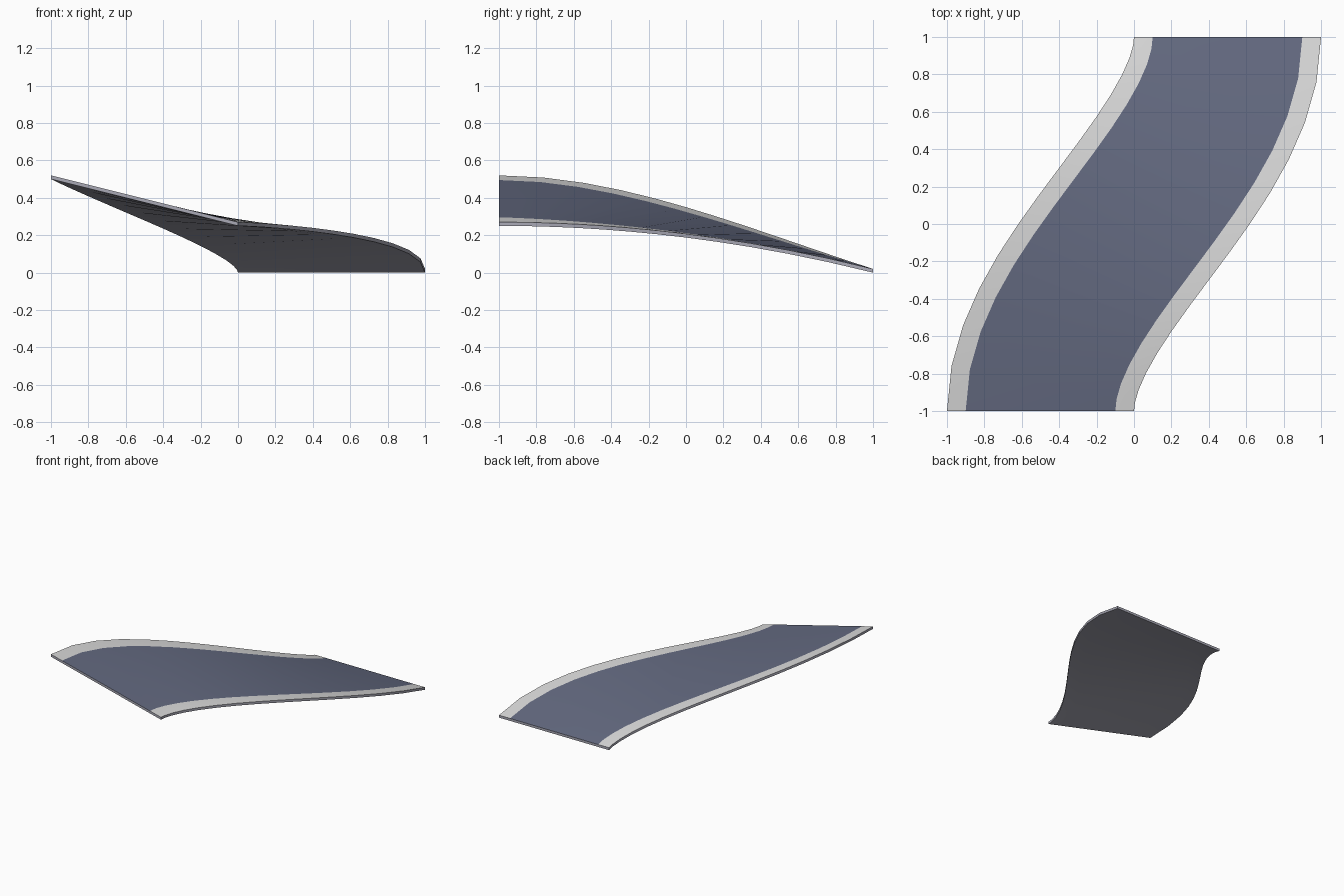
import bpy, bmesh, math

if "Cube" in bpy.data.objects:
    bpy.data.objects.remove(bpy.data.objects["Cube"])

STEPS = 14          # cross-sections along the S-bend
THICK = 0.02        # slab thickness
HALF = 0.5          # half of the deck width
STRIPS = (0.0, 0.1, 0.9, 1.0)   # kerb / road / kerb across the width


def material(name, rgb):
    m = bpy.data.materials.new(name)
    m.diffuse_color = (*rgb, 1)
    m.use_nodes = True
    m.node_tree.nodes["Principled BSDF"].inputs["Base Color"].default_value = m.diffuse_color
    return m


MATS = [material("asphalt", (0.125, 0.142, 0.215)),
        material("kerb_white", (0.68, 0.68, 0.68)),
        material("slab_grey", (0.40, 0.40, 0.47))]


def edges(t):
    """Left and right deck edge at t: S-curve in plan, falling and untwisting."""
    x, y = -0.5 + 3 * t * t - 2 * t ** 3, -1 + 2 * t
    ang = math.atan(3 * t * (1 - t))
    dx, dy = HALF * math.cos(ang), -HALF * math.sin(ang)
    yl, yr = y - dy, y + dy
    ul, ur = (yl + 1) / 2, (yr + 1) / 2
    zl = THICK + 0.5 * max(0, 1 - 1.72 * ul ** 2 + 0.72 * ul ** 3)
    zr = THICK + 0.25 * max(0, 1 - ur ** 2)
    return (x - dx, yl, zl), (x + dx, yr, zr)


bm = bmesh.new()
top, low = [], []
for i in range(STEPS + 1):
    a, b = edges(i / STEPS)
    row = [[p + (q - p) * s for p, q in zip(a, b)] for s in STRIPS]
    top.append([bm.verts.new(p) for p in row])
    low.append([bm.verts.new((p[0], p[1], p[2] - THICK)) for p in row])


def quad(verts, mat):
    f = bm.faces.new(verts)
    f.material_index = mat


last = len(STRIPS) - 1
for i in range(STEPS):
    t0, t1, l0, l1 = top[i], top[i + 1], low[i], low[i + 1]
    # road surface with a kerb on each side, and the underside
    for j in range(last):
        quad((t0[j], t0[j + 1], t1[j + 1], t1[j]), 0 if j == 1 else 1)
        quad((l0[j], l1[j], l1[j + 1], l0[j + 1]), 2)
    # slab sides
    quad((t0[0], t1[0], l1[0], l0[0]), 2)
    quad((t0[last], l0[last], l1[last], t1[last]), 2)
# slab ends
for j in range(last):
    quad((top[0][j], low[0][j], low[0][j + 1], top[0][j + 1]), 2)
    quad((top[-1][j], top[-1][j + 1], low[-1][j + 1], low[-1][j]), 2)
bmesh.ops.recalc_face_normals(bm, faces=bm.faces)

mesh = bpy.data.meshes.new("road_ramp")
bm.to_mesh(mesh)
bm.free()
for m in MATS:
    mesh.materials.append(m)
ramp = bpy.data.objects.new("road_ramp", mesh)
bpy.context.collection.objects.link(ramp)
bpy.context.view_layer.objects.active = ramp
ramp.select_set(True)
bpy.ops.object.shade_smooth_by_angle(angle=math.radians(30))
